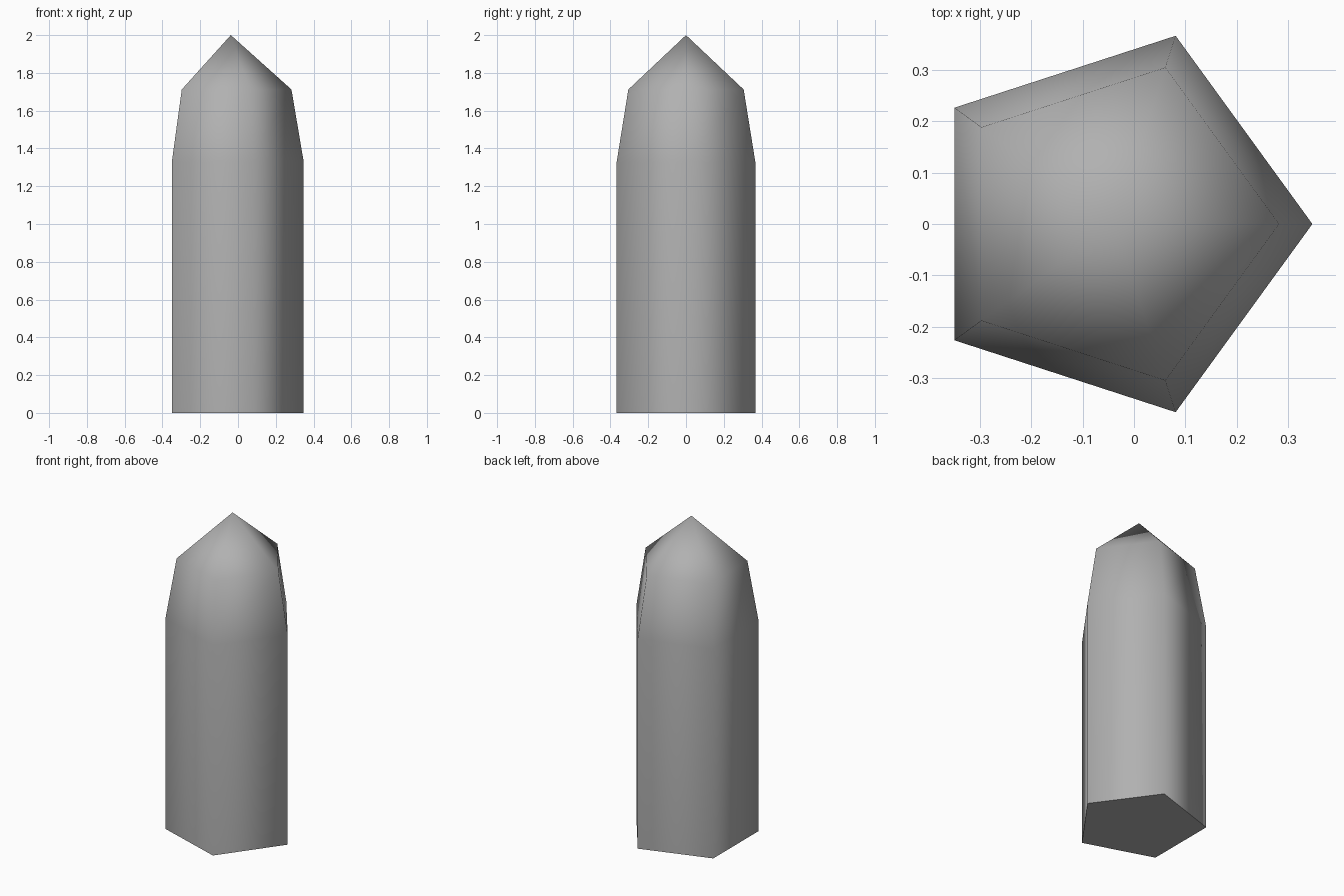
import bpy, bmesh, math

if "Cube" in bpy.data.objects:
    bpy.data.objects.remove(bpy.data.objects["Cube"])

SIDES, CENTRE_X = 5, -0.038
RINGS = [(0.386, 0.0), (0.386, 1.328), (0.321, 1.712)]  # radius, height
APEX_Z = 2.0

bm = bmesh.new()

# Stacked pentagon rings: straight shaft, then tapered shoulder
rings = []
for r, z in RINGS:
    rings.append([bm.verts.new((CENTRE_X + r * math.cos(math.tau * i / SIDES),
                                r * math.sin(math.tau * i / SIDES), z))
                  for i in range(SIDES)])
apex = bm.verts.new((CENTRE_X, 0, APEX_Z))

for i in range(SIDES):
    j = (i + 1) % SIDES
    for low, high in zip(rings, rings[1:]):
        bm.faces.new((low[i], low[j], high[j], high[i]))
    # Pointed tip
    bm.faces.new((rings[-1][i], rings[-1][j], apex))

# Smooth sides, flat base with a sharp rim
for f in bm.faces:
    f.smooth = True
base = bm.faces.new(rings[0][::-1])
base.smooth = False
for e in base.edges:
    e.smooth = False

mesh = bpy.data.meshes.new("crystal_shard")
bm.to_mesh(mesh)
bm.free()

# Dark grey stone
stone = bpy.data.materials.new("dark_grey")
stone.diffuse_color = (0.44, 0.44, 0.44, 1)
stone.use_nodes = True
stone.node_tree.nodes["Principled BSDF"].inputs["Base Color"].default_value = stone.diffuse_color
mesh.materials.append(stone)
bpy.context.collection.objects.link(bpy.data.objects.new("crystal_shard", mesh))
